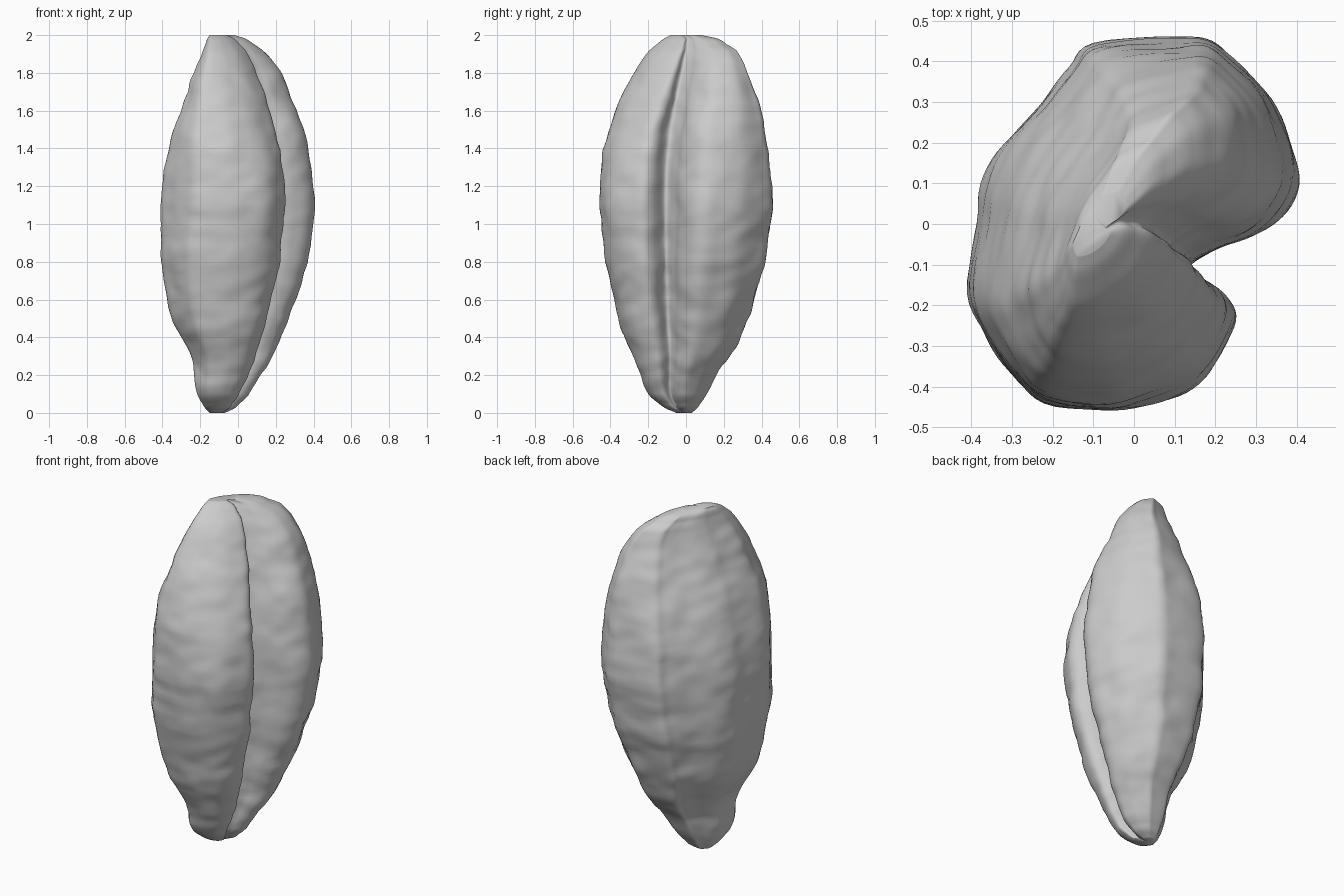
import bpy
import bmesh
import math
from mathutils import Vector, noise

default_cube = bpy.data.objects.get("Cube")
if default_cube:
    bpy.data.objects.remove(default_cube, do_unlink=True)

# Widest cross-section of the grain, anticlockwise, with the crease near the end
OUTLINE = [(.41, .1), (.39, .2), (.34, .31), (.24, .41), (.18, .455), (.1, .46),
           (-.1, .45), (-.16, .39), (-.23, .3), (-.32, .2), (-.37, .1), (-.385, 0),
           (-.41, -.17), (-.36, -.28), (-.3, -.37), (-.22, -.44), (-.05, -.46),
           (.07, -.435), (.16, -.39), (.22, -.32), (.255, -.24), (.23, -.18),
           (.14, -.11), (.21, -.06), (.3, -.03), (.37, .02)]

# Height, x range, y range, squash across the top ridge
LEVELS = [(0, -.15, -.07, -.05, .03, 1),
          (.04, -.19, .02, -.15, .08, 1),
          (.1, -.22, .06, -.21, .11, 1),
          (.2, -.23, .12, -.24, .16, 1),
          (.32, -.25, .19, -.29, .25, 1),
          (.5, -.36, .27, -.36, .33, 1),
          (.8, -.41, .37, -.43, .42, 1),
          (1.1, -.41, .41, -.46, .46, 1),
          (1.3, -.39, .39, -.45, .45, .95),
          (1.5, -.35, .35, -.41, .42, .85),
          (1.7, -.27, .27, -.33, .37, .7),
          (1.8, -.24, .23, -.27, .33, .62),
          (1.9, -.19, .16, -.22, .29, .55),
          (1.97, -.17, .08, -.14, .23, .5),
          (2, -.15, -.02, -.08, .08, .5)]

RIDGE = Vector((.6, .8))
ACROSS = Vector((.8, -.6))
RINGS = 110
STEPS = 5


def smooth_outline(points, steps):
    """Closed curve running smoothly through the points."""
    pts = [Vector(p) for p in points]
    count = len(pts)
    curve = []
    for i in range(count):
        a, b, c, d = (pts[(i + k - 1) % count] for k in range(4))
        for s in range(steps):
            t = s / steps
            curve.append(b + (c - a) * t / 2
                         + (a - b * 2.5 + c * 2 - d / 2) * t ** 2
                         + (b * 3 - a - c * 3 + d) * t ** 3 / 2)
    return curve


def level_at(z):
    """Linear reading of the level table."""
    for low, high in zip(LEVELS, LEVELS[1:]):
        if z <= high[0]:
            t = (z - low[0]) / (high[0] - low[0])
            return [p + (q - p) * t for p, q in zip(low, high)]
    return list(LEVELS[-1])


def soft_level(z):
    """Table reading averaged over a short window to round the kinks."""
    reach = min(.05, z, 2 - z)
    samples = [level_at(z + reach * k) for k in (-1, -.5, 0, .5, 1)]
    return [sum(column) / len(samples) for column in zip(*samples)]


def fit(value, low, high, new_low, new_high):
    return new_low + (value - low) / (high - low) * (new_high - new_low)


def section(curve, z):
    """Cross-section at one height, fitted to the side profiles."""
    _, x_low, x_high, y_low, y_high, squash = soft_level(z)
    flat = [RIDGE * p.dot(RIDGE) + ACROSS * p.dot(ACROSS) * squash for p in curve]
    xs = [p.x for p in flat]
    ys = [p.y for p in flat]
    return [Vector((fit(p.x, min(xs), max(xs), x_low, x_high),
                    fit(p.y, min(ys), max(ys), y_low, y_high), z)) for p in flat]


def wrinkle(p):
    """Shallow uneven dents, stretched sideways like dried skin."""
    broad = noise.noise(Vector((p.x * 5, p.y * 5, p.z * 6)))
    fine = noise.noise(Vector((p.x * 9, p.y * 9, p.z * 17)))
    fade = min(1, p.z * 4, (2 - p.z) * 4)
    return (broad * .009 + fine * .006) * fade


# Grain body: rings lofted from the base to the top ridge
curve = smooth_outline(OUTLINE, STEPS)
bm = bmesh.new()
rings = []
for i in range(RINGS + 1):
    height = 1 - math.cos(math.pi * i / RINGS)
    rings.append([bm.verts.new(p) for p in section(curve, height)])
for lower, upper in zip(rings, rings[1:]):
    for j in range(len(curve)):
        k = (j + 1) % len(curve)
        bm.faces.new((lower[j], lower[k], upper[k], upper[j]))
bm.faces.new(rings[0][::-1])
bm.faces.new(rings[-1])

# Wrinkled skin
bm.normal_update()
offsets = [(v, v.normal * wrinkle(v.co)) for v in bm.verts]
for v, offset in offsets:
    v.co += offset

mesh = bpy.data.meshes.new("grain_body")
bm.to_mesh(mesh)
bm.free()
grain = bpy.data.objects.new("grain_body", mesh)
bpy.context.collection.objects.link(grain)

# Plain grey husk
grey = bpy.data.materials.new("husk_grey")
grey.use_nodes = True
colour = (.6, .6, .6, 1)
grey.diffuse_color = colour
grey.node_tree.nodes["Principled BSDF"].inputs["Base Color"].default_value = colour
mesh.materials.append(grey)

bpy.context.view_layer.objects.active = grain
grain.select_set(True)
bpy.ops.object.shade_smooth_by_angle(angle=math.radians(60))
